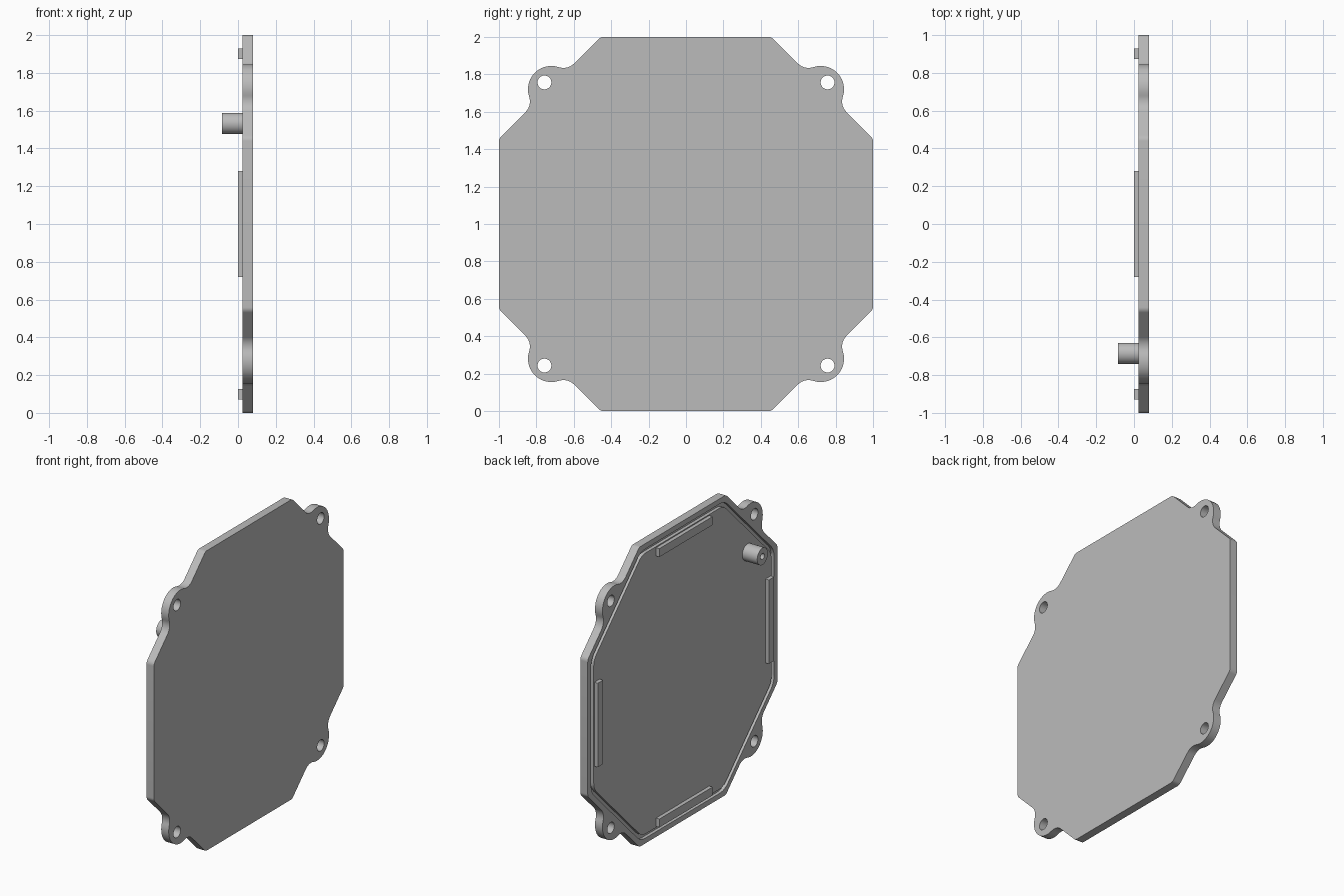
import bpy, bmesh, math

if "Cube" in bpy.data.objects:
    bpy.data.objects.remove(bpy.data.objects["Cube"], do_unlink=True)

GREY = (0.5, 0.5, 0.5, 1)
grey = bpy.data.materials.new("plain_grey")
grey.use_nodes = True
grey.diffuse_color = GREY
grey.node_tree.nodes["Principled BSDF"].inputs["Base Color"].default_value = GREY

BACK, FRONT = 0.025, 0.08    # the plate's two faces along x
DIAGONAL = 1.03              # distance from centre to the slanted sides


def arc(cy, cz, radius, start, end, steps):
    angles = [math.radians(start + (end - start) * i / steps) for i in range(steps + 1)]
    return [(cy + radius * math.cos(a), cz + radius * math.sin(a)) for a in angles]


def circle(cy, cz, radius, steps=32):
    return arc(cy, cz, radius, 0, 360, steps)[:-1]


def rectangle(cy, cz, half_y, half_z):
    return [(cy + sy * half_y, cz + sz * half_z)
            for sy, sz in ((-1, -1), (1, -1), (1, 1), (-1, 1))]


def octagon(half, diagonal, corner, ear=False):
    """Rounded octagon about the origin, optionally with a screw ear on each slant."""
    tip = diagonal * math.sqrt(2) - half
    points = arc(tip - corner * math.tan(math.pi / 8), half - corner, corner, 90, 45, 6)
    if ear:
        ear_c, ear_r, fillet = 0.72, 0.125, 0.08
        u = diagonal + fillet
        v = math.sqrt((ear_r + fillet) ** 2 - (u - ear_c * math.sqrt(2)) ** 2)
        fy, fz = (u - v) / math.sqrt(2), (u + v) / math.sqrt(2)
        meet = math.degrees(math.atan2(ear_c - fz, ear_c - fy))
        points += arc(fy, fz, fillet, 225, meet + 360, 10)
        points += arc(ear_c, ear_c, ear_r, meet + 180, 45, 10)[1:-1]
    quarter = points + [(z, y) for y, z in reversed(points)]
    outline = []
    for _ in range(4):
        outline += quarter
        quarter = [(z, -y) for y, z in quarter]
    return outline


def prism(name, loops, x0, x1):
    """Extrude an outline (further loops are holes) along x, centred on z = 1."""
    bm = bmesh.new()
    for loop in loops:
        verts = [bm.verts.new((x0, y, z + 1)) for y, z in loop]
        for a, b in zip(verts, verts[1:] + verts[:1]):
            bm.edges.new((a, b))
    bmesh.ops.triangle_fill(bm, use_beauty=True, edges=bm.edges[:])
    cap = bmesh.ops.extrude_face_region(bm, geom=bm.faces[:], use_keep_orig=True)
    moved = [g for g in cap["geom"] if isinstance(g, bmesh.types.BMVert)]
    bmesh.ops.translate(bm, verts=moved, vec=(x1 - x0, 0, 0))
    bmesh.ops.recalc_face_normals(bm, faces=bm.faces[:])
    mesh = bpy.data.meshes.new(name)
    bm.to_mesh(mesh)
    bm.free()
    mesh.materials.append(grey)
    obj = bpy.data.objects.new(name, mesh)
    bpy.context.collection.objects.link(obj)
    return obj


def activate(obj):
    bpy.ops.object.select_all(action='DESELECT')
    obj.select_set(True)
    bpy.context.view_layer.objects.active = obj


# Cover plate with four screw ears
holes = [circle(sy * 0.757, sz * 0.757, 0.037) for sy in (-1, 1) for sz in (-1, 1)]
plate = prism("cover_plate", [octagon(1, DIAGONAL, 0.04, ear=True)] + holes, BACK, FRONT)

# Seal groove around the inner face
groove = prism("groove_cutter", [octagon(0.965, DIAGONAL - 0.035, 0.12),
                                 octagon(0.937, DIAGONAL - 0.063, 0.1)],
               BACK - 0.02, BACK + 0.022)
groove.hide_render = True
cut = plate.modifiers.new("seal_groove", 'BOOLEAN')
cut.operation = 'DIFFERENCE'
cut.solver = 'EXACT'
cut.object = groove
activate(plate)
bpy.ops.object.modifier_apply(modifier=cut.name)
bpy.data.objects.remove(groove, do_unlink=True)

# Locating ribs along the four straight sides
parts = [plate]
for side, sign in (("top", 1), ("bottom", -1)):
    parts.append(prism(side + "_rib", [rectangle(0, sign * 0.902, 0.28, 0.028)], 0, BACK))
for side, sign in (("back", 1), ("front", -1)):
    parts.append(prism(side + "_rib", [rectangle(sign * 0.902, 0, 0.028, 0.28)], 0, BACK))

# Hollow post on the inner face
parts.append(prism("hollow_post", [circle(-0.685, 0.532, 0.056), circle(-0.685, 0.532, 0.02)],
                   -0.085, BACK))

for part in parts:
    activate(part)
    bpy.ops.object.shade_smooth_by_angle(angle=math.radians(30))
